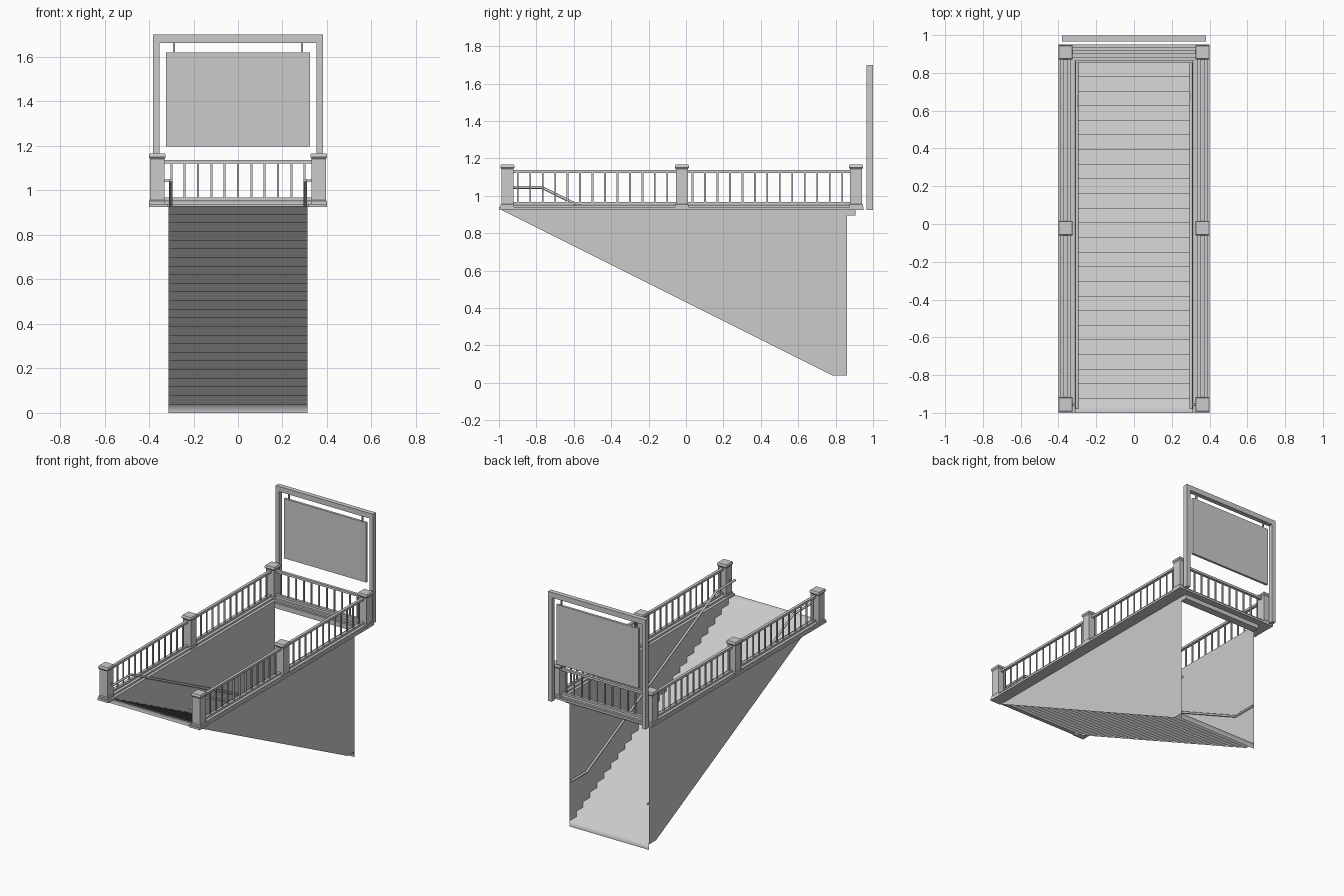
import bpy, bmesh, math
from mathutils import Vector

if "Cube" in bpy.data.objects:
    bpy.data.objects.remove(bpy.data.objects["Cube"])


def make(name, bm, smooth=None):
    bmesh.ops.recalc_face_normals(bm, faces=bm.faces)
    me = bpy.data.meshes.new(name)
    bm.to_mesh(me)
    bm.free()
    ob = bpy.data.objects.new(name, me)
    bpy.context.collection.objects.link(ob)
    if smooth is not None:
        bpy.ops.object.select_all(action='DESELECT')
        bpy.context.view_layer.objects.active = ob
        ob.select_set(True)
        bpy.ops.object.shade_smooth_by_angle(angle=math.radians(smooth))
    return ob


def add_box(bm, x0, x1, y0, y1, z0, z1):
    vs = bmesh.ops.create_cube(bm, size=1)['verts']
    for v in vs:
        v.co = Vector(((x0, x1)[v.co.x > 0], (y0, y1)[v.co.y > 0], (z0, z1)[v.co.z > 0]))


def add_prism(bm, pts, z0, z1):
    f = bm.faces.new([bm.verts.new((x, y, z0)) for x, y in pts])
    top = bmesh.ops.extrude_face_region(bm, geom=[f], use_keep_orig=True)['geom']
    bmesh.ops.translate(bm, vec=(0, 0, z1 - z0),
                        verts=[g for g in top if isinstance(g, bmesh.types.BMVert)])


def add_loft(bm, cx, cy, profile):
    # square rings of (half width, z) stacked into a post
    rings = [[bm.verts.new((cx + sx * h, cy + sy * h, z))
              for sx, sy in ((-1, -1), (1, -1), (1, 1), (-1, 1))] for h, z in profile]
    for a, b in zip(rings, rings[1:]):
        for i in range(4):
            bm.faces.new((a[i], a[(i + 1) % 4], b[(i + 1) % 4], b[i]))
    bm.faces.new(rings[0][::-1])
    bm.faces.new(rings[-1])


def tube(name, pts, r):
    cu = bpy.data.curves.new(name, 'CURVE')
    cu.dimensions = '3D'
    cu.bevel_depth = r
    cu.bevel_resolution = 2
    cu.use_fill_caps = True
    sp = cu.splines.new('POLY')
    sp.points.add(len(pts) - 1)
    for p, c in zip(sp.points, pts):
        p.co = (*c, 1)
    ob = bpy.data.objects.new(name, cu)
    bpy.context.collection.objects.link(ob)


# stairs: open zigzag sheet descending towards the back
N, W, TOP, BACK = 24, 0.312, 0.93, 0.86
run, rise = (BACK + 1) / N, TOP / N
path = [(-1, TOP)]
for i in range(N):
    path += [(-1 + (i + 1) * run, TOP - i * rise), (-1 + (i + 1) * run, TOP - (i + 1) * rise)]
bm = bmesh.new()
rows = [(bm.verts.new((-W, y, z)), bm.verts.new((W, y, z))) for y, z in path]
for a, b in zip(rows, rows[1:]):
    bm.faces.new((a[0], a[1], b[1], b[0]))
make("stairs", bm, 180)

# side walls of the stairwell
for s, side in ((-1, "left"), (1, "right")):
    bm = bmesh.new()
    outline = [(-1, TOP), (BACK - run, rise), (BACK, rise), (BACK, TOP)]
    bm.faces.new([bm.verts.new((s * W, y, z)) for y, z in outline])
    make(side + "_wall", bm)

# stepped U-shaped kerb and bottom rail
def u_shape(xo, xi, y0, yi, yo):
    return [(-xo, y0), (-xo, yo), (xo, yo), (xo, y0), (xi, y0), (xi, yi), (-xi, yi), (-xi, y0)]

PX, PY = 0.363, (-0.955, -0.022, 0.909)
bm = bmesh.new()
add_prism(bm, u_shape(0.40, 0.315, -1.0, 0.865, 0.95), 0.925, 0.94)
add_prism(bm, u_shape(0.39, 0.335, -0.99, 0.882, 0.937), 0.94, 0.951)
make("kerb", bm)

# railing rails
bm = bmesh.new()
for z0, z1, h in ((0.953, 0.967, 0.010), (1.121, 1.137, 0.010)):
    add_prism(bm, u_shape(PX + h, PX - h, PY[0], PY[2] - h, PY[2] + h), z0, z1)
make("railing_rails", bm)

# balusters
bm = bmesh.new()
b = 0.0045
spots = [(i * 0.06, PY[2]) for i in range(-5, 6)]
for s in (-1, 1):
    for start in (-0.9, 0.035):
        spots += [(s * PX, start + i * 0.0667) for i in range(13)]
for x, y in spots:
    add_box(bm, x - b, x + b, y - b, y + b, 0.96, 1.125)
make("balusters", bm)

# posts with plinths and caps
bm = bmesh.new()
for s in (-1, 1):
    for y in PY:
        add_loft(bm, s * PX, y, [(0.036, 0.938), (0.036, 0.952), (0.032, 0.957), (0.032, 1.142),
                                 (0.038, 1.150), (0.038, 1.160), (0.034, 1.167)])
make("posts", bm, 30)

# cross beam under the back railing
bm = bmesh.new()
add_box(bm, -W, W, 0.852, 0.905, 0.895, 0.93)
make("back_beam", bm)

# handrails with a short bracket to the front post
for s, side in ((-1, "left"), (1, "right")):
    x = s * 0.302
    tube(side + "_handrail", [(x, -0.98, 1.045), (x, -0.77, 1.045), (x, 0.68, 0.322),
                              (x, 0.86, 0.322)], 0.008)
    tube(side + "_handrail_bracket", [(x, -0.955, 1.045), (s * 0.335, -0.955, 1.045)], 0.005)

# sign frame
bm = bmesh.new()
frame = [(-0.382, 0.925), (-0.382, 1.70), (0.382, 1.70), (0.382, 0.925),
         (0.353, 0.925), (0.353, 1.663), (-0.353, 1.663), (-0.353, 0.925)]
add_prism(bm, frame, 0.966, 0.999)
for v in bm.verts:
    v.co = Vector((v.co.x, v.co.z, v.co.y))
make("sign_frame", bm)

# hanging sign board and hangers
bm = bmesh.new()
add_box(bm, -0.323, 0.323, 0.974, 0.991, 1.197, 1.62)
make("sign_board", bm)
bm = bmesh.new()
for x in (-0.288, 0.288):
    add_box(bm, x - 0.005, x + 0.005, 0.978, 0.988, 1.615, 1.668)
make("sign_hangers", bm)
